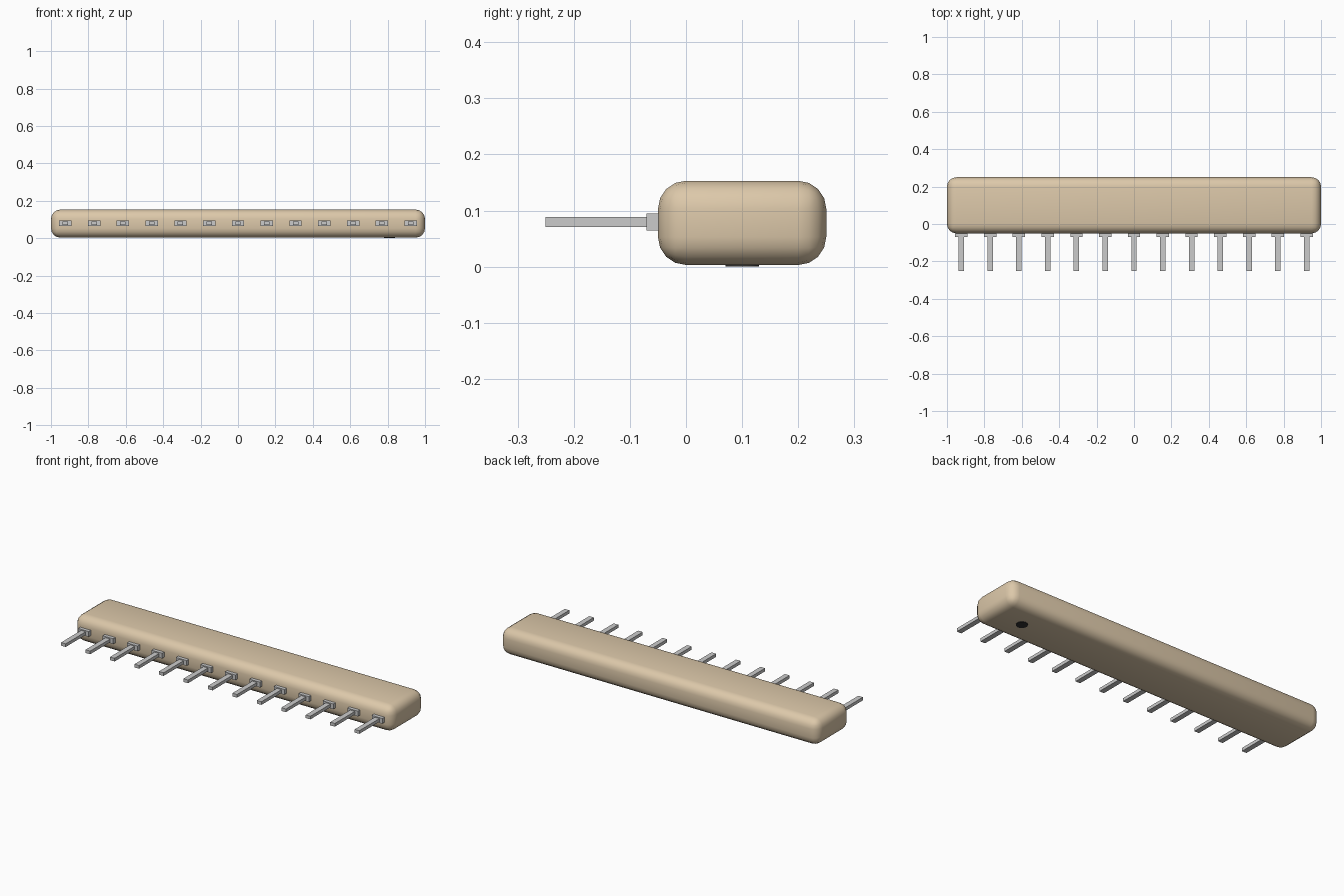
import bpy

if "Cube" in bpy.data.objects:
    bpy.data.objects.remove(bpy.data.objects["Cube"])


def paint(obj, name, color):
    mat = bpy.data.materials.new(name)
    mat.diffuse_color = color
    mat.use_nodes = True
    mat.node_tree.nodes["Principled BSDF"].inputs["Base Color"].default_value = mat.diffuse_color
    obj.data.materials.append(mat)


def box(name, lo, hi):
    bpy.ops.mesh.primitive_cube_add(size=1, location=[(a + b) / 2 for a, b in zip(lo, hi)])
    obj = bpy.context.object
    obj.name = name
    obj.scale = [b - a for a, b in zip(lo, hi)]
    bpy.ops.object.transform_apply(location=False, rotation=False, scale=True)
    return obj


# Rounded resistor-network body
body = box("body", (-1, -0.05, 0.003), (1, 0.25, 0.153))
paint(body, "tan_coating", (0.72, 0.58, 0.40, 1))
bevel = body.modifiers.new("rounding", 'BEVEL')
bevel.width = 0.05
bevel.segments = 4
bpy.ops.object.modifier_apply(modifier="rounding")
bpy.ops.object.shade_smooth_by_angle()

# Row of pins, each with a wider shoulder at the body
PIN_COUNT = 13
PITCH = 2 / PIN_COUNT
Z = 0.0795
for i in range(PIN_COUNT):
    x = (i - (PIN_COUNT - 1) / 2) * PITCH
    box(f"pin_{i + 1}", (x - 0.0145, -0.25, Z - 0.009), (x + 0.0145, -0.06, Z + 0.009))
    box(f"pin_shoulder_{i + 1}", (x - 0.033, -0.07, Z - 0.015), (x + 0.033, -0.045, Z + 0.015))

# Dark pin-one marker dot on the underside
bpy.ops.mesh.primitive_cylinder_add(vertices=32, radius=0.03, depth=0.006,
                                    location=(0.81, 0.1, 0.003))
dot = bpy.context.object
dot.name = "marker_dot"
paint(dot, "dark_ink", (0.03, 0.03, 0.03, 1))
bpy.ops.object.shade_smooth_by_angle()
